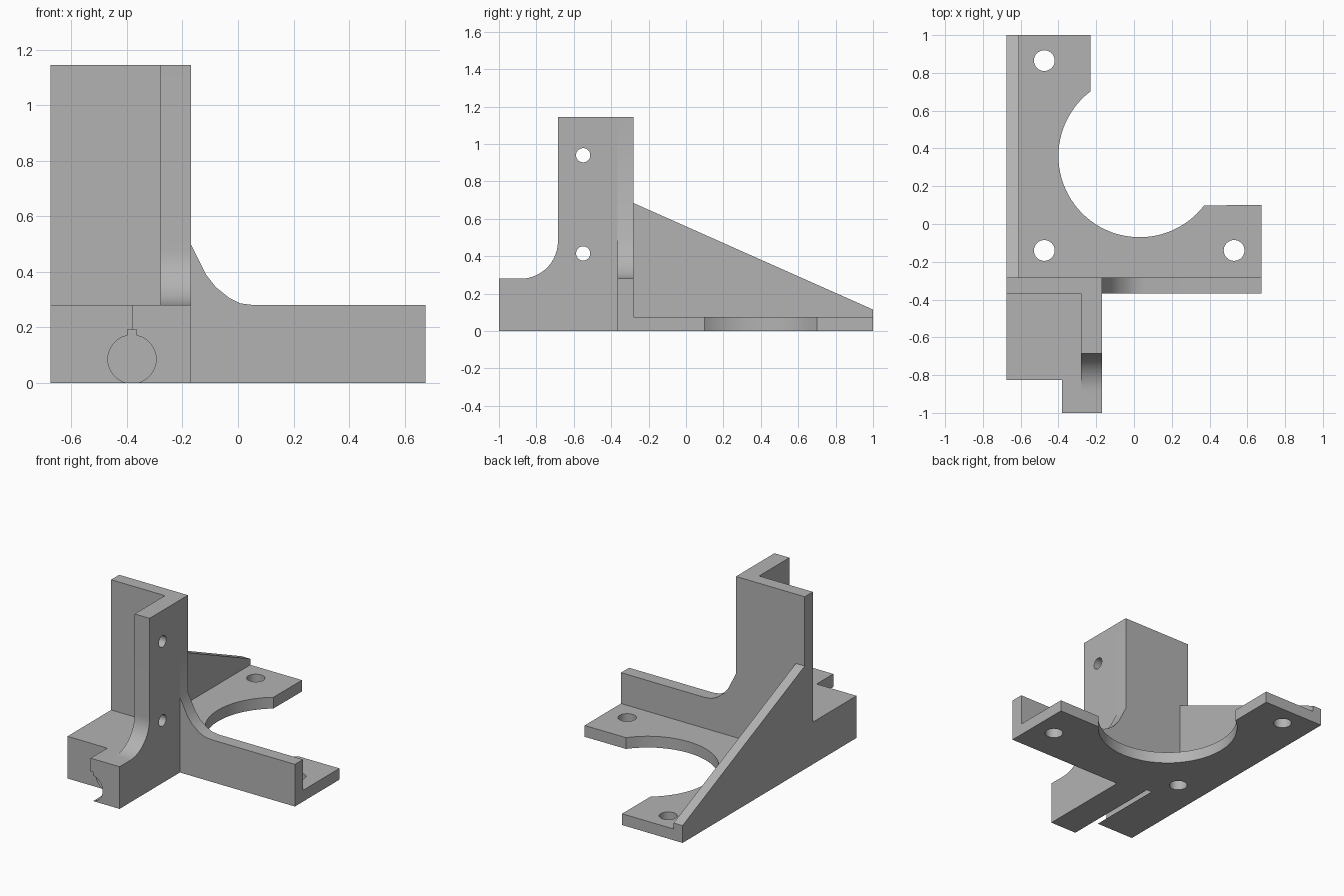
import bpy, bmesh
from math import cos, sin, pi, atan2
from mathutils import Vector

if "Cube" in bpy.data.objects:
    bpy.data.objects.remove(bpy.data.objects["Cube"], do_unlink=True)

grey = bpy.data.materials.new("plain grey")
grey.use_nodes = True
COLOUR = (0.45, 0.45, 0.45, 1)
grey.diffuse_color = COLOUR
grey.node_tree.nodes["Principled BSDF"].inputs["Base Color"].default_value = COLOUR


def arc(centre, radius, start, end, steps):
    """Points along a circular arc."""
    return [(centre[0] + radius * cos(start + (end - start) * i / steps),
             centre[1] + radius * sin(start + (end - start) * i / steps))
            for i in range(steps + 1)]


def prism(name, profile, axis, low, high):
    """Extrude a flat profile along an axis."""
    place = {"x": lambda a, b, d: (d, a, b),
             "y": lambda a, b, d: (a, d, b),
             "z": lambda a, b, d: (a, b, d)}[axis]
    bm = bmesh.new()
    face = bm.faces.new([bm.verts.new(place(a, b, low)) for a, b in profile])
    grown = bmesh.ops.extrude_face_region(bm, geom=[face])["geom"]
    bmesh.ops.translate(bm, verts=[v for v in grown if isinstance(v, bmesh.types.BMVert)],
                        vec=Vector(place(0, 0, high - low)))
    bmesh.ops.recalc_face_normals(bm, faces=bm.faces)
    mesh = bpy.data.meshes.new(name)
    bm.to_mesh(mesh)
    bm.free()
    mesh.materials.append(grey)
    obj = bpy.data.objects.new(name, mesh)
    bpy.context.collection.objects.link(obj)
    return obj


def activate(obj):
    bpy.ops.object.select_all(action="DESELECT")
    obj.select_set(True)
    bpy.context.view_layer.objects.active = obj


def cut(obj, profile, axis, low, high):
    """Subtract a prism from a part."""
    cutter = prism("cutter", profile, axis, low, high)
    mod = obj.modifiers.new("cut", "BOOLEAN")
    mod.operation, mod.solver, mod.object = "DIFFERENCE", "EXACT", cutter
    activate(obj)
    bpy.ops.object.modifier_apply(modifier=mod.name)
    bpy.data.objects.remove(cutter, do_unlink=True)


def circle(centre, radius, steps=40):
    return arc(centre, radius, 0, 2 * pi, steps)[:-1]


def box(a0, a1, b0, b1):
    return [(a0, b0), (a1, b0), (a1, b1), (a0, b1)]


LEFT, RIGHT, BACK, FRONT = -0.675, 0.675, 1.0, -1.0
WALL_FRONT, WALL_BACK = -0.367, -0.282
FLANGE_IN, FLANGE_OUT = -0.28, -0.17
LEDGE, TOP = 0.28, 1.145

# Mounting plate with a round opening between its two arms
centre = (0.03, 0.36)
opening = arc(centre, 0.43, atan2(-0.26, 0.34), atan2(0.34, -0.26) - 2 * pi, 48)
plate = prism("mounting_plate",
              [(-0.61, WALL_BACK), (RIGHT, WALL_BACK), (RIGHT, 0.1)] + opening
              + [(-0.23, BACK), (-0.61, BACK)], "z", 0, 0.075)
for spot in [(-0.475, 0.865), (-0.475, -0.14), (0.53, -0.14)]:
    cut(plate, circle(spot, 0.055), "z", -0.1, 0.2)

# Sloping side gusset
gusset = prism("side_gusset", [(WALL_BACK, 0), (BACK, 0), (BACK, 0.115), (WALL_BACK, 0.685)],
               "x", LEFT, -0.61)

# Upright wall running into the low rail
curve = [(0.06, LEDGE), (0.01, 0.286), (-0.03, 0.305), (-0.08, 0.345), (-0.115, 0.39)]
wall = prism("upright_wall",
             [(LEFT, 0), (RIGHT, 0), (RIGHT, LEDGE)] + curve
             + [(FLANGE_OUT, 0.5), (FLANGE_OUT, TOP), (LEFT, TOP)],
             "y", WALL_FRONT, WALL_BACK)

# Front flange with a rounded foot and two screw holes
fillet = arc((-0.885, 0.48), 0.2, 0, -pi / 2, 20)
flange = prism("front_flange",
               [(WALL_FRONT, 0), (WALL_FRONT, TOP), (-0.685, TOP)] + fillet
               + [(FRONT, LEDGE), (FRONT, 0)], "x", FLANGE_IN, FLANGE_OUT)
for height in (0.94, 0.415):
    cut(flange, circle((-0.55, height), 0.038), "x", -0.4, 0)

# Stepped clamp block
block = prism("clamp_block",
              [(LEFT, -0.825), (-0.382, -0.825), (-0.382, FRONT), (FLANGE_IN, FRONT),
               (FLANGE_IN, WALL_FRONT), (LEFT, WALL_FRONT)], "z", 0, LEDGE)

# Rod bore with a key slot, open along the underside
for part in (block, wall):
    cut(part, circle((-0.382, 0.085), 0.087, 48), "y", -1.1, -0.31)
    cut(part, box(-0.398, -0.366, 0.1, 0.193), "y", -1.1, -0.31)

for part in (plate, gusset, wall, flange, block):
    activate(part)
    bpy.ops.object.shade_smooth_by_angle(angle=0.5)
